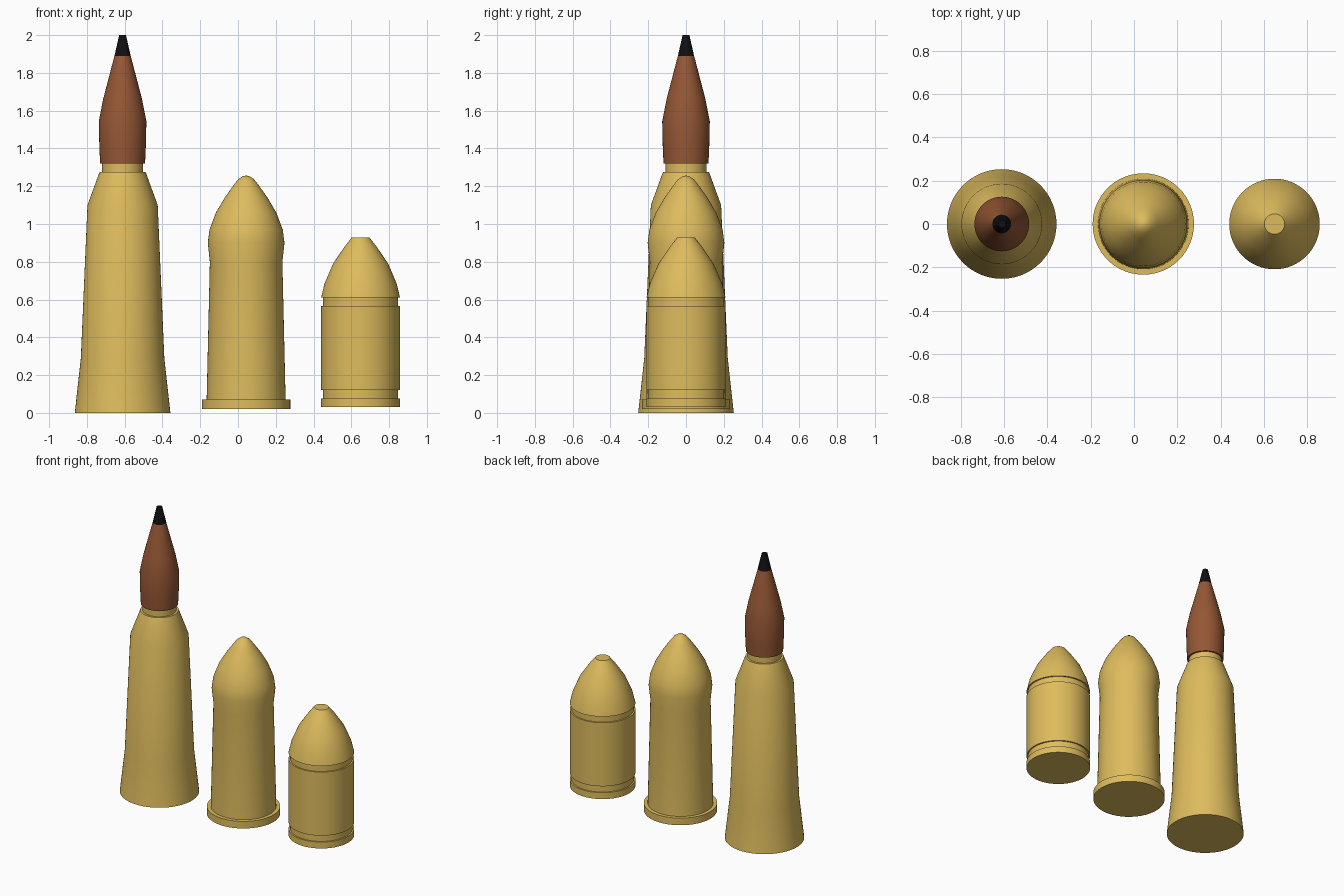
import bpy, bmesh, math

if "Cube" in bpy.data.objects:
    bpy.data.objects.remove(bpy.data.objects["Cube"])

SEGMENTS = 64


def material(name, color):
    m = bpy.data.materials.new(name)
    m.diffuse_color = (*color, 1)
    m.use_nodes = True
    m.node_tree.nodes["Principled BSDF"].inputs["Base Color"].default_value = m.diffuse_color
    return m


def lathe(name, x, profile, mat):
    """Closed solid of revolution; profile is (radius, z) from bottom to top."""
    bm = bmesh.new()
    rings = []
    for r, z in profile:
        rings.append([bm.verts.new((r * math.cos(a), r * math.sin(a), z))
                      for a in (2 * math.pi * i / SEGMENTS for i in range(SEGMENTS))])
    for low, high in zip(rings, rings[1:]):
        for i in range(SEGMENTS):
            j = (i + 1) % SEGMENTS
            bm.faces.new((low[i], low[j], high[j], high[i]))
    bm.faces.new(rings[0][::-1])
    bm.faces.new(rings[-1])
    mesh = bpy.data.meshes.new(name)
    bm.to_mesh(mesh)
    bm.free()
    mesh.materials.append(mat)
    obj = bpy.data.objects.new(name, mesh)
    obj.location.x = x
    bpy.context.collection.objects.link(obj)
    bpy.ops.object.select_all(action='DESELECT')
    obj.select_set(True)
    bpy.context.view_layer.objects.active = obj
    bpy.ops.object.shade_smooth_by_angle(angle=math.radians(35))


brass = material("brass", (0.73, 0.50, 0.11))
copper = material("copper", (0.30, 0.095, 0.035))
black = material("black", (0.005, 0.005, 0.006))

# Tall cartridge: flared case with neck, copper bullet, black tip
TALL_X = -0.611
lathe("tall_case", TALL_X,
      [(0.253, 0), (0.221, 0.29), (0.186, 1.10), (0.122, 1.275),
       (0.108, 1.275), (0.108, 1.32)], brass)
lathe("tall_bullet", TALL_X,
      [(0.119, 1.32), (0.123, 1.41), (0.126, 1.545), (0.102, 1.665),
       (0.043, 1.89)], copper)
lathe("tall_tip", TALL_X, [(0.043, 1.89), (0.018, 2.0)], black)

# Medium cartridge: rimmed case with bulged, rounded nose
lathe("medium_cartridge", 0.043,
      [(0.234, 0.02), (0.234, 0.07), (0.209, 0.07), (0.192, 0.80),
       (0.203, 0.90), (0.194, 0.97), (0.160, 1.06), (0.113, 1.14),
       (0.067, 1.205), (0.042, 1.237), (0.018, 1.253), (0.004, 1.256)], brass)

# Short cartridge: two grooves and a flat-topped nose
lathe("short_cartridge", 0.649,
      [(0.209, 0.03), (0.209, 0.075), (0.199, 0.075), (0.199, 0.12),
       (0.209, 0.12), (0.209, 0.567), (0.199, 0.567), (0.199, 0.61),
       (0.209, 0.61), (0.191, 0.685), (0.146, 0.79), (0.085, 0.88),
       (0.047, 0.928)], brass)
